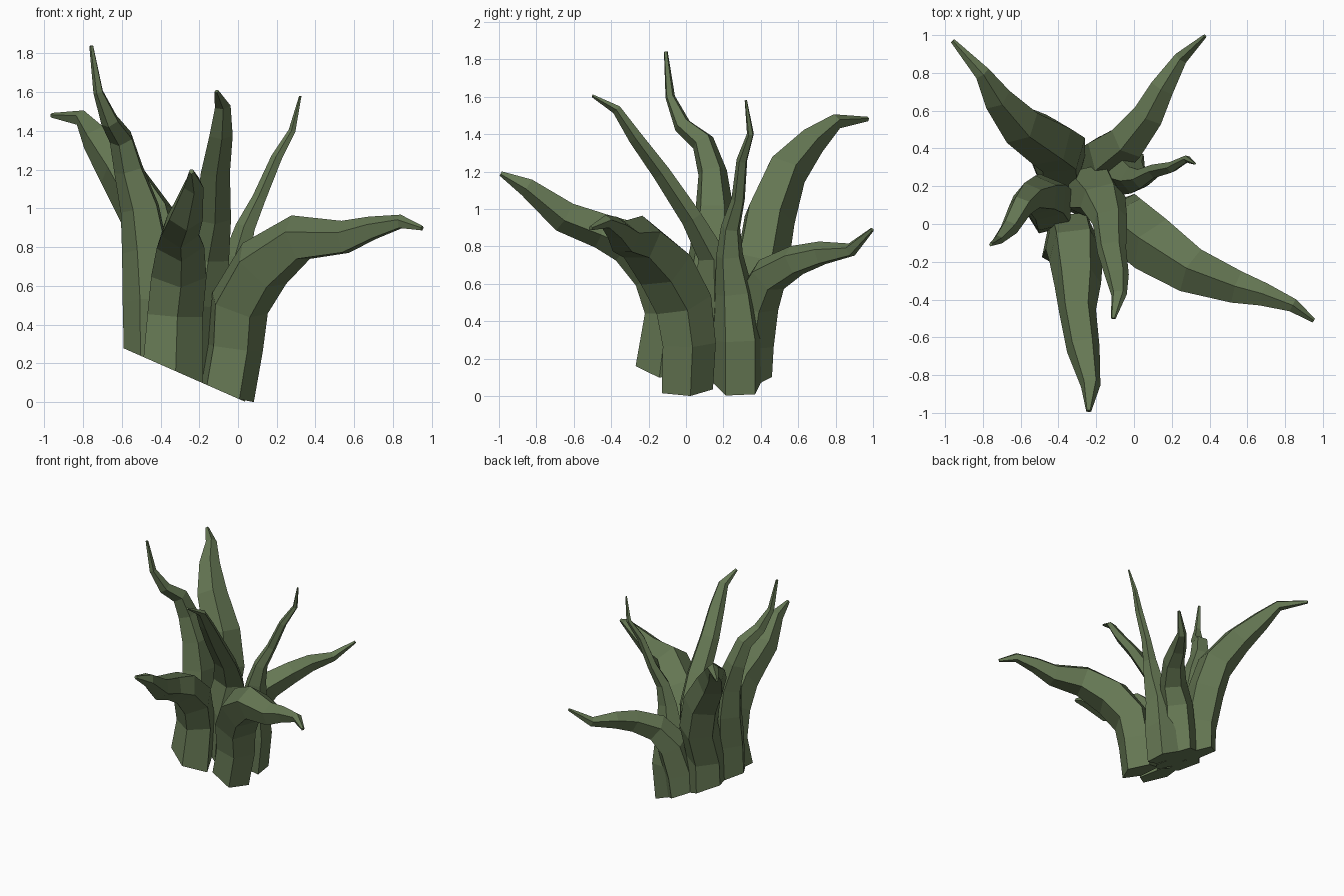
import bpy, bmesh, math
from mathutils import Vector

green = bpy.data.materials.new("moss_green")
green.diffuse_color = (0.13, 0.185, 0.087, 1)

SIDES = 5


def ground(x):
    # sloping cut plane through the base of the clump
    return max(0.0, 0.018 - 0.44 * x)


def tendril(name, rows, flat=1.0, ridge_up=True):
    """Tapered five-sided tube through rows of (x, y, z, radius)."""
    pts = [Vector(r[:3]) for r in rows]
    pts[0].z = ground(pts[0].x)
    lean = pts[-1] - pts[0]
    side_ref = Vector((0, 0, 1)).cross(Vector((lean.x, lean.y, 0))).normalized()
    bm = bmesh.new()
    rings = []
    for i, p in enumerate(pts):
        t = (pts[min(i + 1, len(pts) - 1)] - pts[max(i - 1, 0)]).normalized()
        side = (side_ref - t * side_ref.dot(t)).normalized()
        up = t.cross(side)
        ring = []
        for k in range(SIDES):
            a = 2 * math.pi * k / SIDES + (math.pi / 2 if ridge_up else -math.pi / 2)
            f = flat if i > 1 else 1.0
            r = rows[i][3] * 1.08
            co = p + side * (math.cos(a) * r) + up * (math.sin(a) * r * f)
            if i == 0:
                co.z = ground(co.x)
            ring.append(bm.verts.new(co))
        rings.append(ring)
    for a, b in zip(rings, rings[1:]):
        for k in range(SIDES):
            n = (k + 1) % SIDES
            bm.faces.new((a[k], a[n], b[n], b[k]))
    bm.faces.new(rings[0][::-1])
    bm.faces.new(rings[-1])
    bmesh.ops.recalc_face_normals(bm, faces=bm.faces)
    me = bpy.data.meshes.new(name)
    bm.to_mesh(me)
    bm.free()
    me.materials.append(green)
    bpy.context.collection.objects.link(bpy.data.objects.new(name, me))


# thick limb reaching right and forward
tendril("right_front_limb", [
    (-.06, 0, 0, .135), (-.02, .01, .28, .14), (.0, -.02, .5, .15),
    (.12, -.12, .7, .15), (.31, -.25, .84, .12), (.545, -.335, .845, .085),
    (.69, -.375, .895, .06), (.84, -.43, .93, .035), (.95, -.51, .897, .012)])

# limb reaching forward
tendril("front_limb", [
    (-.34, -.11, 0, .15), (-.33, -.07, .45, .14), (-.31, -.14, .67, .14),
    (-.3, -.3, .83, .12), (-.3, -.45, .89, .095), (-.27, -.65, .965, .085),
    (-.23, -.85, 1.12, .05), (-.24, -.99, 1.19, .013)], ridge_up=False)

# tall flattened limb from the middle, bending forward
tendril("middle_limb", [
    (-.25, .14, 0, .12), (-.22, .17, .5, .15), (-.17, .14, .75, .12),
    (-.13, .03, .95, .09), (-.12, -.13, 1.19, .075), (-.09, -.27, 1.38, .06),
    (-.08, -.37, 1.53, .04), (-.11, -.5, 1.605, .012)],
    flat=.6, ridge_up=False)

# tallest limb, on the left
tendril("left_limb", [
    (-.45, .08, 0, .13), (-.45, .1, .52, .135), (-.47, .14, .78, .12),
    (-.5, .15, 1.0, .1), (-.56, .14, 1.2, .075), (-.6, .09, 1.36, .06),
    (-.66, -.02, 1.45, .045), (-.72, -.085, 1.6, .025), (-.757, -.108, 1.84, .01)])

# thick limb reaching back and left
tendril("left_back_limb", [
    (-.4, .3, 0, .14), (-.4, .31, .45, .14), (-.4, .4, .72, .14),
    (-.46, .44, .96, .135), (-.61, .53, 1.2, .11), (-.73, .67, 1.36, .075),
    (-.805, .8, 1.465, .04), (-.96, .97, 1.48, .012)])

# limb sweeping back and right
tendril("right_back_limb", [
    (-.2, .32, 0, .13), (-.18, .33, .28, .13), (-.13, .37, .5, .12),
    (-.03, .44, .64, .1), (.08, .58, .72, .08), (.15, .72, .76, .062),
    (.25, .88, .78, .035), (.375, .995, .89, .01)])

# slender limb on the right
tendril("right_slender_limb", [
    (-.08, .28, 0, .125), (-.05, .28, .3, .125), (-.04, .26, .55, .1),
    (0, .235, .75, .07), (.04, .24, .9, .05), (.11, .28, 1.05, .035),
    (.2, .3, 1.26, .028), (.28, .345, 1.4, .018), (.322, .32, 1.58, .006)])
